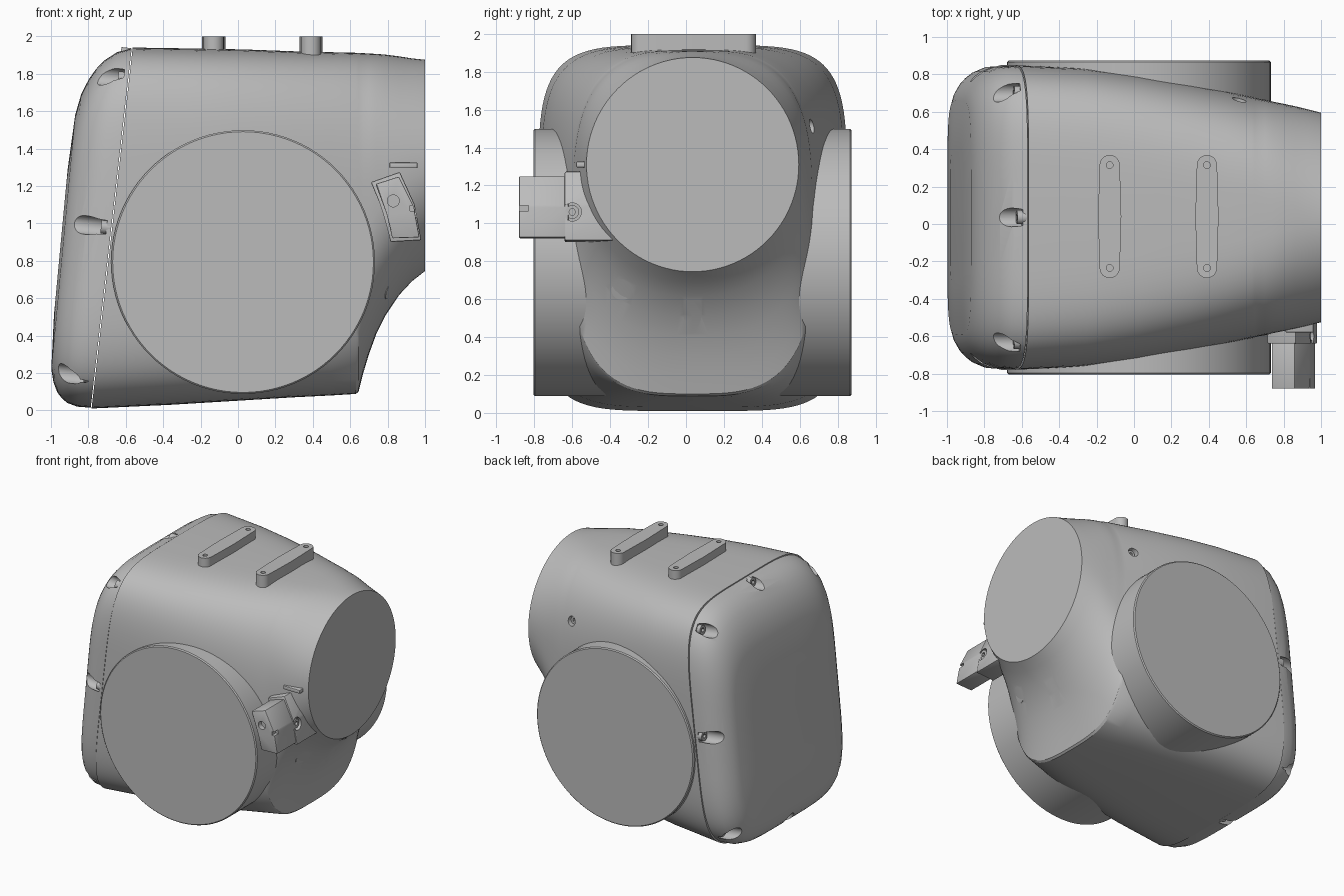
import bpy, bmesh, math
from mathutils import Vector

if "Cube" in bpy.data.objects:
    bpy.data.objects.remove(bpy.data.objects["Cube"], do_unlink=True)

GREY = bpy.data.materials.new("satin grey")
GREY.use_nodes = True
GREY.diffuse_color = (0.5, 0.5, 0.5, 1)
GREY.node_tree.nodes["Principled BSDF"].inputs["Base Color"].default_value = (0.5, 0.5, 0.5, 1)

MID_Y = 0.035
SEGMENTS = 96


def finish(name, bm):
    bmesh.ops.recalc_face_normals(bm, faces=bm.faces[:])
    mesh = bpy.data.meshes.new(name)
    bm.to_mesh(mesh)
    bm.free()
    mesh.materials.append(GREY)
    obj = bpy.data.objects.new(name, mesh)
    bpy.context.collection.objects.link(obj)
    return obj


def activate(obj):
    bpy.ops.object.select_all(action='DESELECT')
    obj.select_set(True)
    bpy.context.view_layer.objects.active = obj


def smooth(obj, angle=30):
    activate(obj)
    bpy.ops.object.shade_smooth_by_angle(angle=math.radians(angle))


def oval_point(angle, station):
    """Point on a superellipse section; the section plane leans by its shear."""
    x, width, low, high, power, shear = station
    c, s = math.cos(angle), math.sin(angle)
    y = MID_Y + width * math.copysign(abs(c) ** (2 / power), c)
    z = (low + high) / 2 + (high - low) / 2 * math.copysign(abs(s) ** (2 / power), s)
    return Vector((x + shear * (z - 1), y, z))


def loft(name, stations):
    bm = bmesh.new()
    rings = [[bm.verts.new(oval_point(math.tau * i / SEGMENTS, st)) for i in range(SEGMENTS)]
             for st in stations]
    for a, b in zip(rings, rings[1:]):
        for i in range(SEGMENTS):
            j = (i + 1) % SEGMENTS
            bm.faces.new((a[i], a[j], b[j], b[i]))
    bm.faces.new(rings[0])
    bm.faces.new(rings[-1])
    return finish(name, bm)


def prism(name, outline, axis, start, end, bevel=0.0):
    """Extrude a 2D outline along y or z."""
    bm = bmesh.new()
    place = (lambda p, t: (p[0], t, p[1])) if axis == 'y' else (lambda p, t: (p[0], p[1], t))
    a = [bm.verts.new(place(p, start)) for p in outline]
    b = [bm.verts.new(place(p, end)) for p in outline]
    bm.faces.new(a)
    bm.faces.new(b)
    for i in range(len(a)):
        j = (i + 1) % len(a)
        bm.faces.new((a[i], a[j], b[j], b[i]))
    if bevel:
        bmesh.ops.bevel(bm, geom=bm.edges[:], offset=bevel, segments=2, affect='EDGES', profile=0.5)
    return finish(name, bm)


def rod(name, start, end, radius, sides=32):
    start, end = Vector(start), Vector(end)
    bm = bmesh.new()
    bmesh.ops.create_cone(bm, cap_ends=True, segments=sides, radius1=radius, radius2=radius,
                          depth=(end - start).length)
    turn = Vector((0, 0, 1)).rotation_difference(end - start)
    for v in bm.verts:
        v.co = turn @ v.co + (start + end) / 2
    return finish(name, bm)


def cut(target, cutters):
    for cutter in cutters:
        mod = target.modifiers.new("cut", 'BOOLEAN')
        mod.object, mod.operation, mod.solver = cutter, 'DIFFERENCE', 'EXACT'
        activate(target)
        bpy.ops.object.modifier_apply(modifier=mod.name)
        bpy.data.objects.remove(cutter, do_unlink=True)


def socket_screw(name, start, end, radius):
    screw = rod(name, start, end, radius)
    direction = (Vector(end) - Vector(start)).normalized()
    tip = Vector(end)
    cut(screw, [rod("hex_cutter", tip - direction * 0.02, tip + direction * 0.05, radius * 0.5, 6)])
    smooth(screw)


# Housing: soft square at the seam, round at the open flange, scooped below
SEAM = (-0.67, 0.815, 0.01, 1.94, 5, 0.114)
housing = loft("housing", [
    SEAM,
    (-0.3, 0.8, 0.03, 1.935, 4.6, 0.06),
    (0, 0.765, 0.05, 1.93, 4.2, 0.03),
    (0.3, 0.715, 0.07, 1.92, 3.8, 0),
    (0.5, 0.675, 0.08, 1.915, 3.4, 0),
    (0.63, 0.645, 0.088, 1.912, 3.2, 0),
    (0.645, 0.642, 0.1, 1.911, 3.15, 0),
    (0.67, 0.635, 0.2, 1.91, 3, 0),
    (0.7, 0.63, 0.3, 1.908, 2.9, 0),
    (0.74, 0.62, 0.41, 1.906, 2.75, 0),
    (0.79, 0.61, 0.51, 1.902, 2.55, 0),
    (0.86, 0.595, 0.615, 1.893, 2.3, 0),
    (0.93, 0.578, 0.69, 1.882, 2.15, 0),
    (1, 0.56, 0.745, 1.875, 2, 0)])

# End cover: depth from the seam, then side, top and bottom insets, and lean
layers = [(0.005, 0.004, 0.004, 0.004, 0.114), (0.08, 0.01, 0.025, 0.01, 0.112),
          (0.14, 0.035, 0.07, 0.03, 0.108), (0.175, 0.06, 0.115, 0.055, 0.104),
          (0.205, 0.09, 0.17, 0.085, 0.1), (0.235, 0.135, 0.25, 0.14, 0.096),
          (0.255, 0.19, 0.36, 0.21, 0.094), (0.268, 0.45, 0.65, 0.5, 0.094)]
cover = loft("end_cover", [
    (SEAM[0] - d, SEAM[1] - side, SEAM[2] + low, SEAM[3] - top, 4.8, lean)
    for d, side, top, low, lean in layers])

# Cover screw pockets: eight round the rim
pockets = []
inset = (SEAM[0], SEAM[1] - 0.04, SEAM[2] + 0.04, SEAM[3] - 0.04, 4.6, SEAM[5])
out = Vector((-1, 0, 0.114)).normalized()
for k in range(8):
    p = oval_point(math.tau * k / 8, inset)
    pockets.append(rod("pocket_cutter", p + out * 0.03, p + out * 0.6, 0.05))
    socket_screw("cover_screw", p + out * 0.01, p + out * 0.06, 0.036)
cut(cover, pockets)
smooth(cover)

# Lower slot, screw recess and side hole in the housing
recess_axis = Vector((0.9, -0.25, -0.35)).normalized()
recess = Vector((0.82, -0.345, 0.64))
cut(housing, [
    rod("slot_cutter", (0.815, 0.035, 0.6), (0.76, 0.035, 0.1), 0.05),
    rod("recess_cutter", recess - recess_axis * 0.06, recess + recess_axis * 0.4, 0.07),
    rod("hole_cutter", (0.55, 0.58, 1.5), (0.59, 0.85, 1.54), 0.038)])
smooth(housing)
socket_screw("recess_screw", recess - recess_axis * 0.1, recess - recess_axis * 0.01, 0.052)
socket_screw("side_screw", (0.55, 0.56, 1.5), (0.56, 0.635, 1.51), 0.03)

# Cross drum: large round flanges front and back, with a fine edge chamfer
drum = rod("cross_drum", (0.027, -0.805, 0.793), (0.027, 0.873, 0.793), 0.705, 96)
chamfer = drum.modifiers.new("edge", 'BEVEL')
chamfer.width, chamfer.segments = 0.008, 1
activate(drum)
bpy.ops.object.modifier_apply(modifier="edge")
smooth(drum)

# Top rails: slim bars with slightly bowed sides and a hole at each end
for x in (-0.13, 0.39):
    outline = []
    for sign, y in ((1, 0.315), (-1, -0.235)):
        for i in range(13):
            a = math.pi * i / 12
            outline.append((x + sign * 0.054 * math.cos(a), y + sign * 0.054 * math.sin(a)))
        outline.append((x - sign * 0.062, 0.04))
    rail = prism("top_rail", outline, 'z', 1.85, 2.0)
    cut(rail, [rod("rail_hole_cutter", (x, y, 1.96), (x, y, 2.1), 0.018, 20)
               for y in (0.315, -0.235)])
    smooth(rail)

# Connector block: wider base and a stepped outer half
base = [(0.71, 1.22), (0.865, 1.275), (0.945, 1.1), (0.98, 0.91), (0.815, 0.9), (0.785, 1.05)]
connector = prism("connector_base", base, 'y', -0.64, -0.3, 0.008)
cut(connector, [rod("screw_cutter", (0.92, -0.6, 1.06), (1.1, -0.6, 1.06), 0.048)])
smooth(connector)
socket_screw("connector_screw", (0.9, -0.6, 1.06), (0.945, -0.6, 1.06), 0.036)
outer = [(0.735, 1.21), (0.86, 1.25), (0.94, 1.09), (0.97, 0.925), (0.825, 0.92), (0.795, 1.05)]
block = prism("connector_block", outer, 'y', -0.88, -0.62, 0.006)
cut(block, [
    rod("port_cutter", (0.83, -0.84, 1.12), (0.83, -1, 1.12), 0.032),
    prism("notch_cutter", [(0.92, 1.065), (1.1, 1.065), (1.1, 1.095), (0.92, 1.095)],
          'y', -0.95, -0.83)])
smooth(block)

# Small guide bar above the connector
smooth(prism("guide_bar", [(0.81, 1.295), (0.96, 1.295), (0.96, 1.325), (0.81, 1.325)],
             'y', -0.58, -0.4, 0.006))
